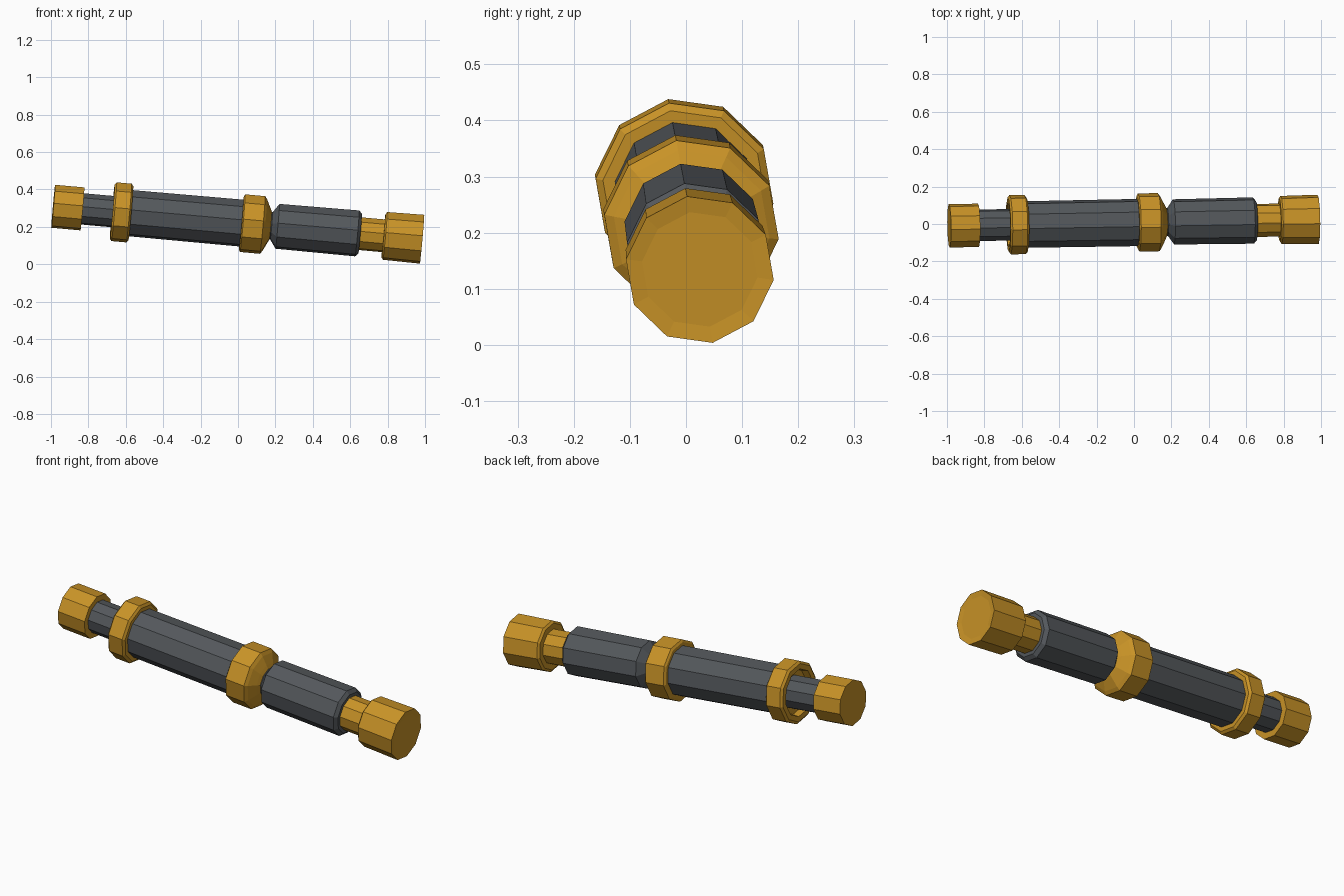
import bpy
import bmesh
from math import cos, sin, radians
from mathutils import Matrix

cube = bpy.data.objects.get("Cube")
if cube:
    bpy.data.objects.remove(cube, do_unlink=True)

SIDES = 10
PHASE = -8
# Handle axis leans slightly down and back
TILT = (Matrix.Translation((0, 0.0075, 0.222))
        @ Matrix.Rotation(radians(1), 4, "Z")
        @ Matrix.Rotation(radians(5.1), 4, "Y"))


def material(name, colour):
    mat = bpy.data.materials.new(name)
    mat.use_nodes = True
    mat.diffuse_color = colour
    bsdf = next(n for n in mat.node_tree.nodes if n.type == "BSDF_PRINCIPLED")
    bsdf.inputs["Base Color"].default_value = colour
    bsdf.inputs["Roughness"].default_value = 0.7
    return mat


gold = material("gold", (0.58, 0.29, 0.02, 1))
grey = material("dark grey", (0.088, 0.097, 0.106, 1))


def lathe(name, mat, profile):
    """Ten-sided part turned around the handle axis from (position, radius) pairs."""
    bm = bmesh.new()
    rings = []
    for t, r in profile:
        angles = [radians(PHASE + 360 * i / SIDES) for i in range(SIDES)]
        rings.append([bm.verts.new((t, r * cos(a), r * sin(a))) for a in angles])
    for a, b in zip(rings, rings[1:]):
        for i in range(SIDES):
            j = (i + 1) % SIDES
            bm.faces.new((a[i], a[j], b[j], b[i]))
    bm.faces.new(rings[0])
    bm.faces.new(rings[-1])
    bmesh.ops.recalc_face_normals(bm, faces=bm.faces)
    mesh = bpy.data.meshes.new(name)
    bm.to_mesh(mesh)
    bm.free()
    mesh.materials.append(mat)
    obj = bpy.data.objects.new(name, mesh)
    bpy.context.collection.objects.link(obj)
    obj.matrix_world = TILT
    return obj


# Small end: pommel and thin shaft
lathe("small_end_cap", gold, [(-0.992, 0.117), (-0.835, 0.117)])
lathe("thin_shaft", grey, [(-0.84, 0.085), (-0.63, 0.085)])

# Flange with a recessed outer face
lathe("recessed_flange", gold, [
    (-0.64, 0.08), (-0.64, 0.115), (-0.675, 0.12), (-0.675, 0.147),
    (-0.665, 0.16), (-0.585, 0.16), (-0.575, 0.147), (-0.575, 0.08)])

# Main grip
lathe("main_grip", grey, [(-0.6, 0.1255), (0.03, 0.1275)])

# Middle collar tapering to the neck
lathe("middle_collar", gold, [
    (0.018, 0.145), (0.025, 0.157), (0.132, 0.157), (0.144, 0.14),
    (0.166, 0.095), (0.175, 0.075)])

# Upper grip with neck and bevelled end
lathe("upper_grip", grey, [
    (0.165, 0.073), (0.18, 0.075), (0.212, 0.122), (0.64, 0.125), (0.656, 0.107)])

# Large end: stem and cap with a shallow dish
lathe("end_stem", gold, [(0.65, 0.089), (0.8, 0.089)])
lathe("large_end_cap", gold, [
    (0.781, 0.118), (0.79, 0.13), (0.988, 0.133), (0.984, 0.104)])
